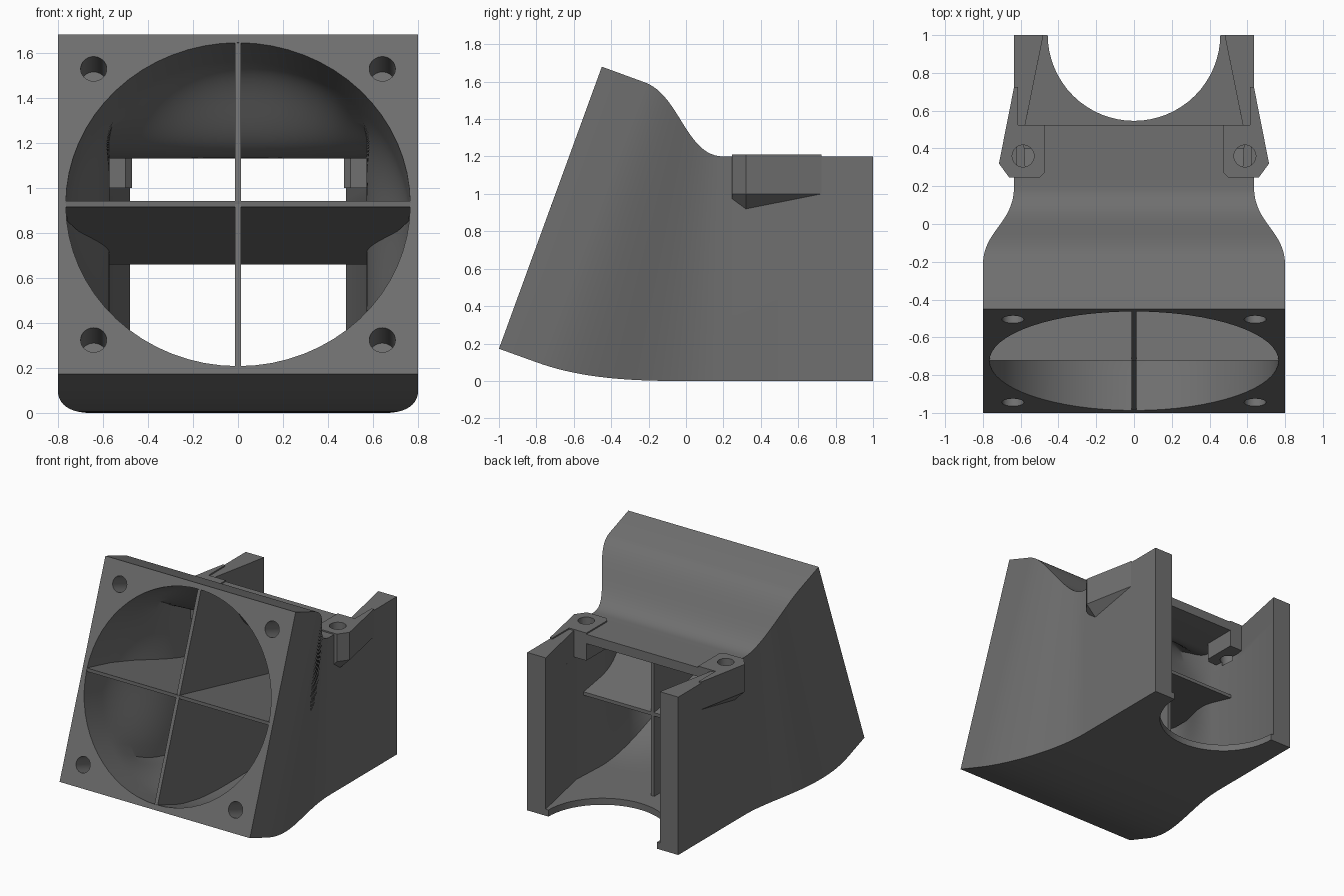
import bpy, bmesh, math
from mathutils import Vector

if "Cube" in bpy.data.objects:
    bpy.data.objects.remove(bpy.data.objects["Cube"])

grey = bpy.data.materials.new("dark grey plastic")
grey.diffuse_color = (0.16, 0.16, 0.16, 1)
grey.use_nodes = True
grey.node_tree.nodes["Principled BSDF"].inputs["Base Color"].default_value = grey.diffuse_color


def add(name, bm):
    bmesh.ops.recalc_face_normals(bm, faces=bm.faces)
    me = bpy.data.meshes.new(name)
    bm.to_mesh(me)
    bm.free()
    ob = bpy.data.objects.new(name, me)
    bpy.context.collection.objects.link(ob)
    me.materials.append(grey)
    return ob


def loft(name, rings):
    """Skin equal-length rings and cap both ends."""
    bm = bmesh.new()
    rows = [[bm.verts.new(p) for p in r] for r in rings]
    n = len(rows[0])
    for a, b in zip(rows, rows[1:]):
        for i in range(n):
            bm.faces.new((a[i], a[(i + 1) % n], b[(i + 1) % n], b[i]))
    bm.faces.new(rows[0])
    bm.faces.new(rows[-1])
    return add(name, bm)


def prism(name, pts, z0, z1):
    return loft(name, [[(x, y, z) for x, y in pts] for z in (z0, z1)])


def cylinder(name, a, b, r, n=32):
    a, b = Vector(a), Vector(b)
    q = (b - a).to_track_quat('Z', 'Y')
    circle = [q @ Vector((r * math.cos(2 * math.pi * i / n), r * math.sin(2 * math.pi * i / n), 0))
              for i in range(n)]
    return loft(name, [[p + c for c in circle] for p in (a, b)])


def cut(ob, cutter):
    m = ob.modifiers.new("cut", 'BOOLEAN')
    m.operation, m.solver, m.object = 'DIFFERENCE', 'EXACT', cutter
    bpy.context.view_layer.objects.active = ob
    bpy.ops.object.modifier_apply(modifier=m.name)


# Duct path: top and bottom guide lines in (y, z), leaving the tilted face squarely
NORMAL = Vector((0.94, -0.342))
TOP0, BOT0 = Vector((-0.45, 1.68)), Vector((-1.0, 0.172))
TOP1, BOT1 = Vector((-0.22, 1.596)), Vector((-0.8, 0.1))
TOP2, BOT2 = Vector((0.2, 1.2)), Vector((0.2, 0.0))


def hermite(p, q, m, s):
    return (p * (1 - 3 * s * s + 2 * s**3) + q * (3 * s * s - 2 * s**3)
            + NORMAL * m * (s - 2 * s * s + s**3) + Vector((1, 0)) * m * (s**3 - s * s))


def section(s):
    """Top point, bottom point and half width along the curved part."""
    return (hermite(TOP1, TOP2, 0.6, s), hermite(BOT1, BOT2, 1.0, s),
            0.8 - 0.165 * (3 * s * s - 2 * s**3))


def box_ring(t, b, w):
    return [(-w, *b), (w, *b), (w, *t), (-w, *t)]


STEPS = [i / 24 for i in range(25)]
outer = [box_ring(TOP0, BOT0, 0.8)] + [box_ring(*section(s)) for s in STEPS]
outer.append(box_ring(Vector((1, 1.2)), Vector((1, 0)), 0.635))
body = loft("duct_body", outer)


# Air passage: round at the fan face, blending to a rectangle at the outlet
def air_ring(t, b, w, k, n=64):
    c, h = (t + b) / 2, (t - b) / 2
    ring = []
    for i in range(n):
        a = 2 * math.pi * i / n
        u = Vector((math.cos(a), math.sin(a)))
        u *= (1 - k) + k / max(abs(u.x), abs(u.y))
        p = c + h * u.y
        ring.append((w * u.x, p.x, p.y))
    return ring


air = []
up = (TOP0 - BOT0).normalized()
for off in (-0.03, 0.0):
    air.append(air_ring(TOP0 - up * 0.038 + NORMAL * off, BOT0 + up * 0.038 + NORMAL * off, 0.765, 0))
for s in STEPS:
    t, b, w = section(s)
    d = (t - b).normalized()
    k = 3 * s * s - 2 * s**3
    air.append(air_ring(t - d * (0.038 + 0.032 * k), b + d * (0.038 + 0.012 * k),
                        w - 0.035 - 0.03 * k, k))
for y, w in ((0.48, 0.585), (1.02, 0.476)):
    air.append(air_ring(Vector((y, 1.13)), Vector((y, 0.05)), w, 1))
cutters = [loft("air_cutter", air)]

# Open top of the rear channel and half-round notch in its floor
cutters.append(prism("channel_cutter", [(-0.576, 0.525), (0.576, 0.525), (0.476, 1.02), (-0.476, 1.02)],
                     1.0, 1.3))
cutters.append(cylinder("notch_cutter", (0, 1.003, -0.1), (0, 1.003, 0.1), 0.457, 64))

# Fan screw holes, square to the tilted face
mid = (TOP0 + BOT0) / 2
for sx in (-1, 1):
    for sz in (-1, 1):
        p = mid + up * 0.641 * sz
        a, b = p - NORMAL * 0.03, p + NORMAL * 0.2
        cutters.append(cylinder("screw_cutter", (0.641 * sx, *a), (0.641 * sx, *b), 0.058))

for c in cutters:
    cut(body, c)
parts = [body]

# Mounting ears with 45 degree supports on the outside walls
for sx, side in ((-1, "left"), (1, "right")):
    plan = [(0.47, 0.275), (0.50, 0.245), (0.66, 0.245), (0.715, 0.32),
            (0.635, 0.725), (0.615, 0.725), (0.615, 0.525), (0.47, 0.525)]
    ear = prism(side + "_mounting_ear", [(sx * x, y) for x, y in plan], 1.0, 1.21)
    hole = cylinder("ear_cutter", (0.587 * sx, 0.36, 0.97), (0.587 * sx, 0.36, 1.3), 0.058)
    cut(ear, hole)
    cut(body, hole)
    cutters.append(hole)
    bm = bmesh.new()
    for x, y, z in ((0.66, 0.245, 1), (0.715, 0.32, 1), (0.635, 0.725, 1), (0.62, 0.245, 1),
                    (0.62, 0.725, 1), (0.62, 0.245, 0.96), (0.62, 0.32, 0.905)):
        bm.verts.new((sx * x, y, z))
    bmesh.ops.convex_hull(bm, input=bm.verts)
    parts += [ear, add(side + "_ear_support", bm)]

# Upright air vane
side_profile = [(-0.985, 0.205), (-0.463, 1.643), (-0.24, 1.565), (-0.12, 1.49), (0, 1.32),
                (0.1, 1.19), (0.2, 1.16), (0.4, 1.16), (0.4, 0.03), (-0.3, 0.03), (-0.8, 0.125)]
parts.append(loft("upright_vane", [[(x, y, z) for y, z in side_profile] for x in (-0.013, 0.013)]))

# Level air vane, sloping down towards the outlet
half = [(0.768, -0.723), (0.757, -0.44), (0.69, -0.17), (0.61, 0.1), (0.59, 0.4)]
outline = half + [(-x, y) for x, y in reversed(half)]
parts.append(loft("level_vane", [[(x, y, 0.928 - 0.227 * (y + 0.723) + dz) for x, y in outline]
                                 for dz in (-0.013, 0.013)]))

for c in cutters:
    bpy.data.objects.remove(c)

# Smooth the curved walls, keep the hard edges
bpy.ops.object.select_all(action='DESELECT')
for ob in parts:
    ob.select_set(True)
bpy.context.view_layer.objects.active = body
bpy.ops.object.shade_smooth_by_angle(angle=math.radians(30))
